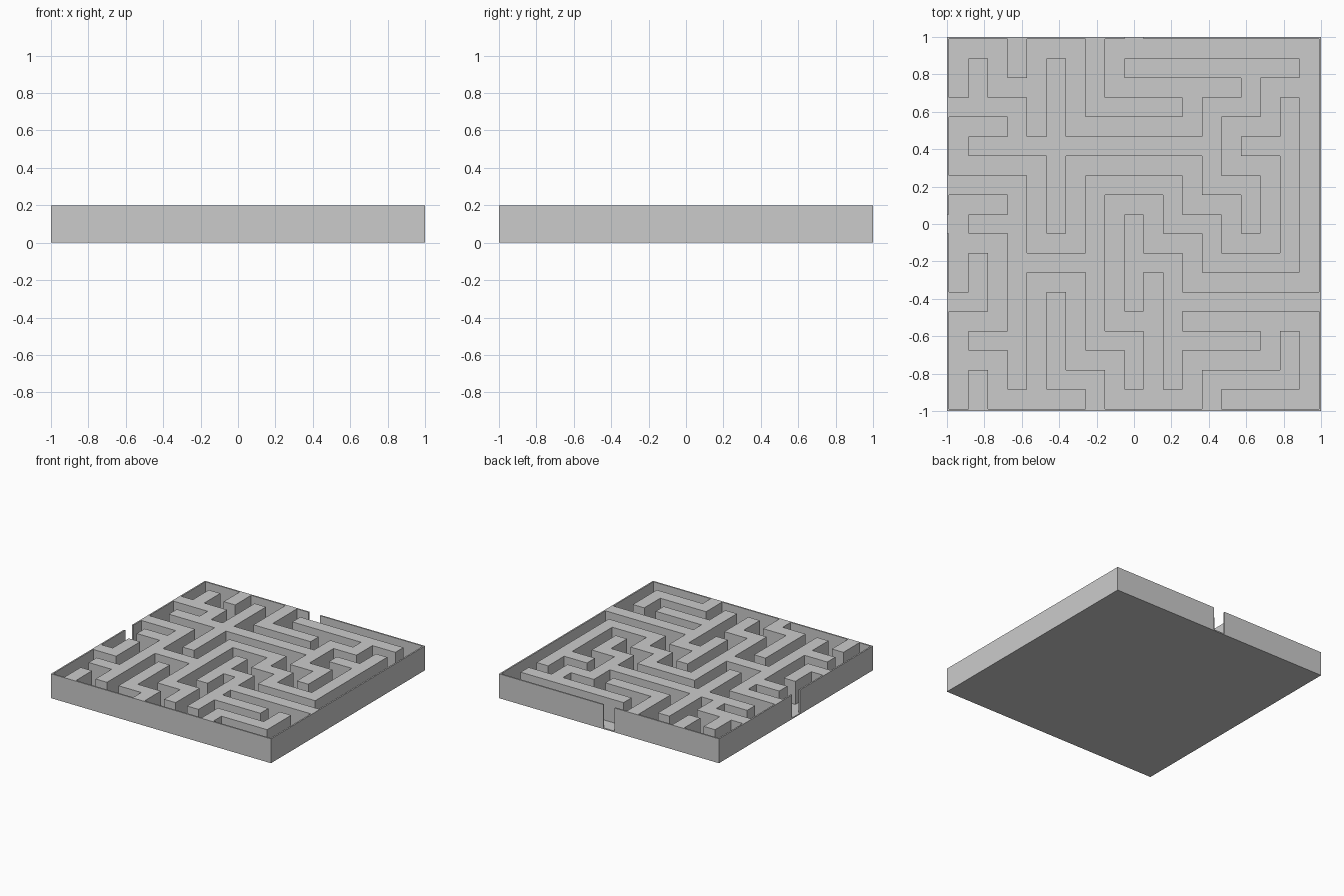
import bpy, bmesh

if "Cube" in bpy.data.objects:
    bpy.data.objects.remove(bpy.data.objects["Cube"])

N, RIM, FLOOR, TOP = 19, 0.012, 0.01, 0.2
STEP = (2 - 2 * RIM) / N

# Wall runs in cell indices: column -> (first row, last row) and row -> (first col, last col)
UPRIGHT = {1: [(0, 1), (5, 7), (15, 17)], 3: [(1, 11), (13, 15), (17, 18)],
           5: [(1, 5), (9, 17)], 7: [(0, 1), (3, 11), (15, 18)],
           9: [(1, 3), (5, 9)], 11: [(1, 7), (9, 11)],
           13: [(0, 1), (7, 9), (11, 15)], 15: [(9, 11), (15, 17)],
           17: [(1, 3), (7, 15)]}
ACROSS = {1: [(5, 7), (13, 17)], 3: [(1, 3), (7, 9), (11, 15)],
          5: [(0, 1), (11, 18)], 7: [(3, 7), (9, 11), (13, 17)],
          9: [(1, 3), (11, 13)], 11: [(0, 3), (7, 11), (13, 15)],
          13: [(1, 13), (15, 17)], 15: [(0, 3), (7, 11), (13, 15)],
          17: [(9, 17)]}

walls = set()
for c, runs in UPRIGHT.items():
    walls |= {(c, r) for a, b in runs for r in range(a, b + 1)}
for r, runs in ACROSS.items():
    walls |= {(c, r) for a, b in runs for c in range(a, b + 1)}

# Thin outer rim with a back and a left opening
for k in range(-1, N + 1):
    walls |= {(-1, k), (N, k), (k, -1), (k, N)}
walls -= {(9, N), (-1, 9)}

# Base sheet of cells
xs = [-1.0] + [-1 + RIM + STEP * i for i in range(N + 1)] + [1.0]
bm = bmesh.new()
grid = [[bm.verts.new((x, y, 0)) for y in xs] for x in xs]
for i in range(N + 2):
    for j in range(N + 2):
        bm.faces.new((grid[i][j], grid[i + 1][j], grid[i + 1][j + 1], grid[i][j + 1]))


def raise_faces(faces, height):
    new = bmesh.ops.extrude_face_region(bm, geom=faces)["geom"]
    verts = [g for g in new if isinstance(g, bmesh.types.BMVert)]
    bmesh.ops.translate(bm, verts=verts, vec=(0, 0, height))
    return [g for g in new if isinstance(g, bmesh.types.BMFace)]


def cell(face):
    c = face.calc_center_median()
    return tuple(sum(v > x for x in xs) - 2 for v in (c.x, c.y))


# Floor slab, then walls
tops = raise_faces(bm.faces[:], FLOOR)
tops = [f for f in tops if all(v.co.z > FLOOR / 2 for v in f.verts)]
raise_faces([f for f in tops if cell(f) in walls], TOP - FLOOR)
bmesh.ops.recalc_face_normals(bm, faces=bm.faces[:])

mesh = bpy.data.meshes.new("maze")
bm.to_mesh(mesh)
bm.free()
bpy.context.collection.objects.link(bpy.data.objects.new("maze", mesh))
